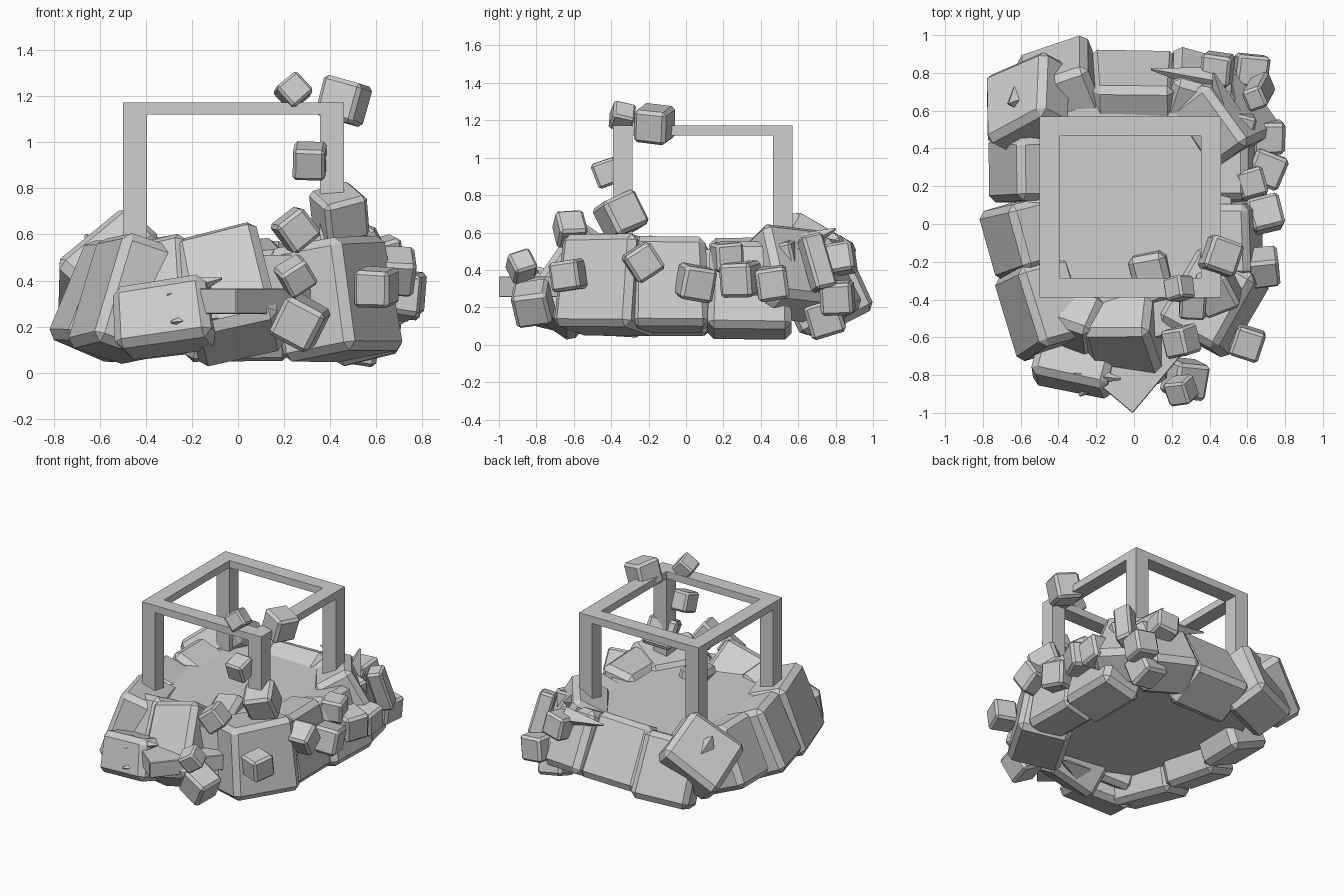
import bpy, bmesh, math, random
from mathutils import Matrix, Vector

if "Cube" in bpy.data.objects:
    bpy.data.objects.remove(bpy.data.objects["Cube"])
random.seed(11)

grey = bpy.data.materials.new("stone_grey")
grey.use_nodes = True
COL = (0.62, 0.62, 0.62, 1)
grey.diffuse_color = COL
grey.node_tree.nodes["Principled BSDF"].inputs["Base Color"].default_value = COL


def finish(name, bm, bevel=0.0):
    me = bpy.data.meshes.new(name)
    bmesh.ops.recalc_face_normals(bm, faces=bm.faces)
    bm.to_mesh(me)
    bm.free()
    me.materials.append(grey)
    ob = bpy.data.objects.new(name, me)
    bpy.context.collection.objects.link(ob)
    if bevel:
        mod = ob.modifiers.new("chamfer", 'BEVEL')
        mod.width, mod.segments, mod.limit_method = bevel, 1, 'NONE'
    return ob


def block(name, loc, size, rot, bevel, jitter=0.0, taper=1.0):
    """Chamfered box; rot is in degrees, taper shrinks the top."""
    bm = bmesh.new()
    bmesh.ops.create_cube(bm, size=1)
    for v in bm.verts:
        if v.co.z > 0:
            v.co.y *= taper
        v.co = Vector(a * b for a, b in zip(v.co, size))
        v.co += Vector(random.uniform(-jitter, jitter) for _ in range(3))
    ob = finish(name, bm, bevel)
    ob.location = loc
    ob.rotation_euler = [math.radians(a) for a in rot]


def boulder(name, x, y, z, yaw, size, tilt=18, roll=0):
    """Boulder of the rim: local x points outward, the top leans inward."""
    block(name, (x, y, z), size, (roll, -tilt, yaw), 0.036, 0.006, 0.94)


# Ground slab with a many-sided outline
bm = bmesh.new()
outline = [(-.6, -.25), (-.4, -.62), (0, -.66), (.42, -.55), (.54, -.2),
           (.54, .4), (.4, .62), (-.2, .68), (-.5, .58), (-.6, .3)]
low = [bm.verts.new((x, y, 0.19)) for x, y in outline]
top = [bm.verts.new((x * .95, y * .95, 0.51)) for x, y in outline]
bm.faces.new(low)
bm.faces.new(top)
for i in range(len(outline)):
    j = (i + 1) % len(outline)
    bm.faces.new((low[i], low[j], top[j], top[i]))
finish("ground_slab", bm)

# Rim of large boulders
boulder("back_boulder", 0, .68, .31, 90, (.34, .46, .45), 29)
boulder("back_left_low_boulder", .34, .69, .32, 70, (.30, .36, .44), 26, 8)
boulder("back_left_corner_boulder", .49, .56, .38, 38, (.28, .42, .46), 30, -6)
boulder("back_right_low_boulder", -.39, .74, .32, 112, (.30, .40, .46), 24, -8)
boulder("back_right_leaning_boulder", -.56, .645, .44, 152, (.24, .42, .44), 38, 40)
boulder("right_back_boulder", -.55, .29, .32, 180, (.32, .36, .45), 23)
boulder("right_middle_boulder", -.56, -.06, .31, 195, (.32, .38, .46), 23)
boulder("right_front_boulder", -.48, -.44, .32, 196, (.30, .46, .50), 18, 4)
boulder("front_inner_boulder", -.31, -.53, .36, 246, (.24, .28, .42), 24, 12)
boulder("front_right_boulder", -.31, -.73, .24, 256, (.28, .44, .28), 14, 8)
boulder("front_boulder", -.04, -.59, .34, 262, (.32, .38, .52), 33, 15)
boulder("front_left_boulder", .42, -.41, .32, 330, (.36, .48, .50), 10)
boulder("left_middle_boulder", .52, -.09, .32, 1, (.26, .42, .49), 10)
boulder("left_back_boulder", .51, .34, .29, 0, (.30, .46, .48), 14)
block("front_inner_rock", (.09, -.29, .48), (.20, .26, .16), (10, -8, 15), .03, .02)

# Thin slab at the front
block("front_slab", (.10, -.68, .31), (.25, .63, .11), (0, 0, -40), .004)


def shard(name, base, tip, r):
    a, b = Vector(base), Vector(tip)
    bm = bmesh.new()
    bmesh.ops.create_cone(bm, cap_ends=True, segments=4, radius1=r, radius2=.006,
                          depth=(b - a).length)
    turn = (b - a).to_track_quat('Z', 'Y').to_matrix().to_4x4()
    bmesh.ops.transform(bm, verts=bm.verts, matrix=Matrix.Translation((a + b) / 2) @ turn)
    finish(name, bm)


# Broken shards
shard("front_shard", (-.30, -.79, .34), (-.07, -.82, .41), .07)
shard("lower_shard", (-.10, -.78, .24), (-.29, -.91, .22), .07)
shard("under_shard", (-.05, -.60, .16), (.20, -.50, .12), .09)
shard("back_shard", (.42, .76, .50), (.09, .82, .55), .07)
shard("inner_shard", (.52, .50, .48), (.42, .80, .62), .10)
shard("corner_spike", (-.60, .66, .48), (-.66, .64, .60), .09)

# Small tumbling cubes: x, y, z, size, then lean about x and about y
cubes = [(.62, .81, .25, .17, 3, 8), (.44, .82, .46, .16, 9, -8), (.71, .46, .33, .17, 8, 6),
         (.70, .29, .35, .18, 2, 6), (.69, .05, .33, .18, -9, 8), (.68, -.23, .44, .17, 33, 3),
         (.46, -.17, 1.18, .18, -6, 14), (.24, -.34, 1.22, .12, -15, -40),
         (.31, -.42, .92, .14, 20, 2), (.44, -.35, .69, .20, 22, -14),
         (.25, -.62, .62, .15, 4, -38), (.25, -.88, .42, .13, 20, -32),
         (.27, -.82, .22, .19, 10, 28), (.60, -.63, .37, .16, 8, 3),
         (.62, .22, .47, .15, 4, 4), (.56, .52, .48, .14, 12, 9), (.52, .74, .15, .19, 18, 9)]
for i, (x, y, z, s, rx, ry) in enumerate(cubes):
    spin = (rx, ry, random.uniform(-22, 22))
    block(f"small_cube_{i + 1}", (x, y, z), (s, s, s), spin, s * .1, s * .02)
block("tall_rubble", (.66, .70, .44), (.11, .12, .30), (12, -14, 20), .015)

# Square frame: four legs and a flat ring on top
CX, CY, HALF, BAR = -.02, .09, .48, .105
MID = HALF - BAR / 2
for sx in (-1, 1):
    for sy in (-1, 1):
        block(f"frame_leg_{'left' if sx > 0 else 'right'}_{'back' if sy > 0 else 'front'}",
              (CX + sx * MID, CY + sy * MID, .81), (BAR, BAR, .70), (0, 0, 0), 0)
bm = bmesh.new()
ring = [(-1, -1), (1, -1), (1, 1), (-1, 1)]
rows = [[bm.verts.new((CX + x * h, CY + y * h, z)) for x, y in ring]
        for h, z in ((HALF, 1.12), (HALF, 1.172), (HALF - BAR, 1.172), (HALF - BAR, 1.12))]
for k in range(4):
    for i in range(4):
        j, n = (i + 1) % 4, (k + 1) % 4
        bm.faces.new((rows[k][i], rows[k][j], rows[n][j], rows[n][i]))
finish("frame_top", bm)
